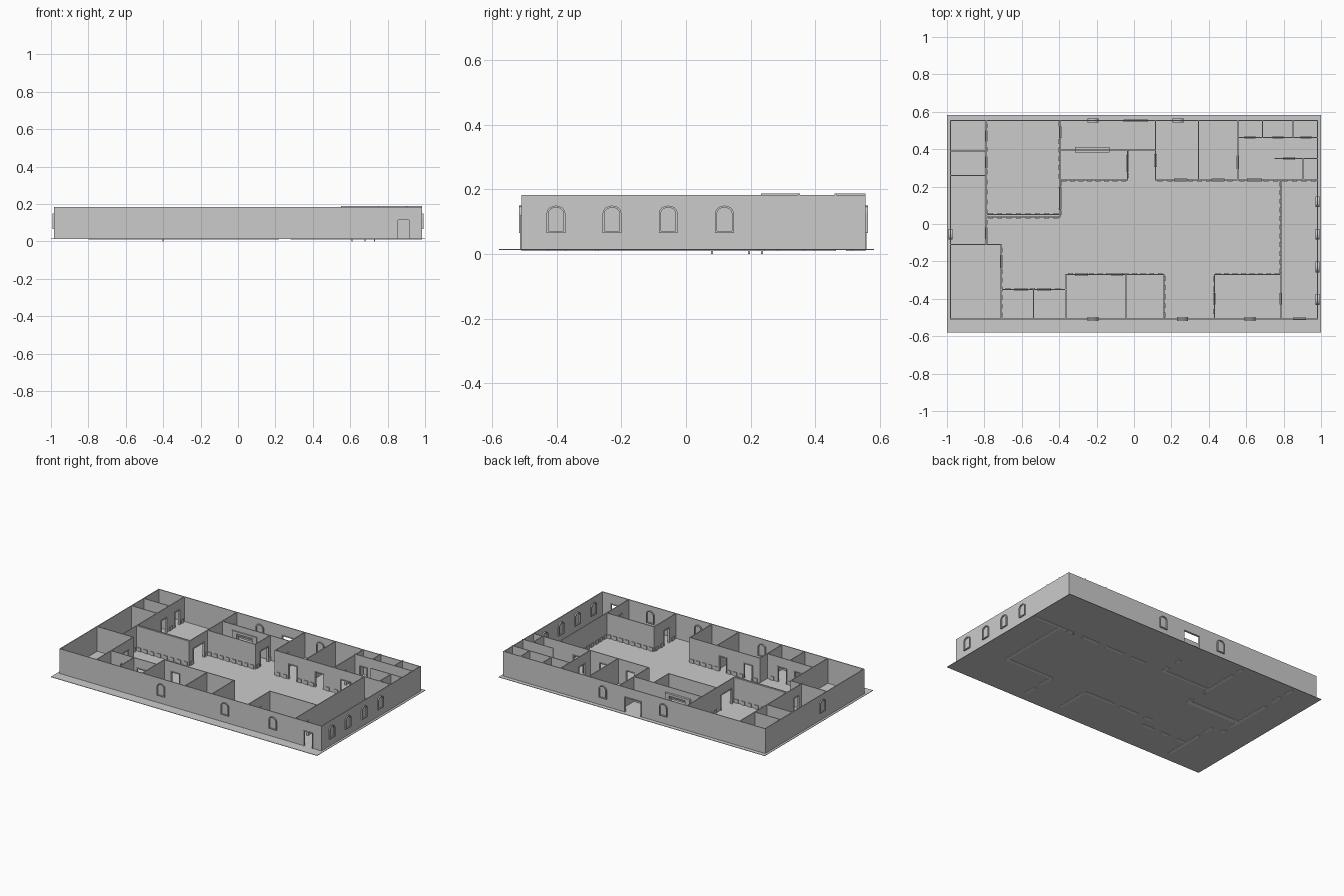
import bpy
import math
from mathutils import Matrix

cube = bpy.data.objects.get("Cube")
if cube:
    bpy.data.objects.remove(cube)

FLOOR, TOP, THICK = 0.015, 0.183, 0.006
DOOR = 0.115


def material(name, value):
    m = bpy.data.materials.new(name)
    m.use_nodes = True
    col = (value, value, value, 1)
    m.diffuse_color = col
    m.node_tree.nodes["Principled BSDF"].inputs["Base Color"].default_value = col
    return m


GREY = material("plaster grey", 0.6)
PALE = material("pale footing", 0.9)


def build(name, verts, faces, mat=GREY):
    me = bpy.data.meshes.new(name)
    me.from_pydata(verts, [], faces)
    me.materials.append(mat)
    ob = bpy.data.objects.new(name, me)
    bpy.context.scene.collection.objects.link(ob)
    return ob


def boxes(name, spans, mat=GREY):
    # One mesh from any number of axis-aligned boxes
    verts, faces = [], []
    quads = ((0, 1, 3, 2), (4, 6, 7, 5), (0, 4, 5, 1),
             (2, 3, 7, 6), (0, 2, 6, 4), (1, 5, 7, 3))
    for xs, ys, zs in spans:
        n = len(verts)
        verts += [(x, y, z) for x in xs for y in ys for z in zs]
        faces += [tuple(n + i for i in q) for q in quads]
    return build(name, verts, faces, mat)


def wall(name, axis, pos, a, b, doors=(), side=0, top=TOP):
    """Wall along an axis; doors are (centre, width); side adds base stones."""
    def span(s, depth, z):
        return (s, depth, z) if axis == "x" else (depth, s, z)

    depth = (pos - THICK / 2, pos + THICK / 2)
    parts, trims, cursor, runs = [], [], a - THICK / 2, []
    for c, w in sorted(doors):
        lo, hi = c - w / 2, c + w / 2
        runs.append((cursor, lo))
        parts.append(span((lo, hi), depth, (DOOR, top)))
        # Door casing
        wide = (pos - 0.007, pos + 0.007)
        for s in ((lo - 0.005, lo), (hi, hi + 0.005)):
            trims.append(span(s, wide, (FLOOR, DOOR)))
        trims.append(span((lo - 0.005, hi + 0.005), wide, (DOOR, DOOR + 0.005)))
        cursor = hi
    runs.append((cursor, b + THICK / 2))
    parts += [span(r, depth, (FLOOR, top)) for r in runs]
    boxes(name, parts)
    if trims:
        boxes(name + "_door_casing", trims)
    if side:
        # Row of base stones and the footing under the floor
        stones = []
        face = sorted((pos, pos + side * 0.008))
        for lo, hi in runs:
            n = max(1, int((hi - lo) / 0.045))
            step = (hi - lo) / n
            for i in range(n):
                m = lo + step * (i + 0.5)
                stones.append(span((m - 0.013, m + 0.013), face, (FLOOR, 0.04)))
        boxes(name + "_base_stones", stones)
        under = (pos - 0.01, pos + 0.01)
        boxes(name + "_footing", [span(r, under, (0.009, 0.012)) for r in runs], PALE)


def arch(w, z0, z1):
    # Segmental arch outline in the local x-z plane
    pts = [(-w / 2, z0), (w / 2, z0)]
    rise = w * 0.4
    for i in range(9):
        t = math.pi * i / 8
        pts.append((w / 2 * math.cos(t), z1 - rise + rise * math.sin(t)))
    return pts


def window(name, x, y, turn):
    outer, inner = arch(0.058, 0.065, 0.15), arch(0.046, 0.071, 0.144)
    n = len(outer)
    verts = [(p[0], d, p[1]) for d in (-0.011, 0.011) for ring in (outer, inner) for p in ring]
    faces = []
    for i in range(n):
        j = (i + 1) % n
        for p, q in ((0, 1), (1, 3), (3, 2), (2, 0)):
            faces.append((p * n + i, p * n + j, q * n + j, q * n + i))
    ob = build(name, verts, faces)
    ob.matrix_world = Matrix.Translation((x, y, 0)) @ Matrix.Rotation(turn, 4, "Z")


# Ground slab
boxes("floor", [((-1, 1), (-0.58, 0.583), (0.012, FLOOR))])

# Outer walls
L, R, F, B = -0.982, 0.982, -0.507, 0.553
wall("front_wall", "x", F, L, R, [(0.885, 0.06)])
wall("back_wall", "x", B, L, R, [(0.01, 0.12)])
wall("left_wall", "y", L, F, B)
wall("right_wall", "y", R, F, B)

# Main courtyard walls, going round
wall("court_left", "y", -0.79, -0.11, 0.04, [(-0.05, 0.05)], 1)
wall("court_north_west", "x", 0.038, -0.79, -0.395, (), -1)
wall("court_step_west", "y", -0.395, 0.04, 0.235, [(0.138, 0.11)], 1)
wall("court_north_middle", "x", 0.235, -0.395, -0.035, (), -1)
wall("passage_west", "y", -0.035, 0.235, 0.395, [(0.325, 0.08)], 1)
wall("passage_end", "x", 0.395, -0.395, 0.115, [(-0.22, 0.12)])
wall("passage_east", "y", 0.115, 0.235, B, [(0.34, 0.06)])
wall("court_north_east", "x", 0.235, 0.115, R,
     [(0.25, 0.06), (0.45, 0.06), (0.645, 0.07)], -1)
wall("court_right", "y", 0.785, -0.27, 0.235, (), -1)
wall("right_hall_front", "y", 0.785, F, -0.27, [(-0.4, 0.05)])
wall("court_south_east", "x", -0.27, 0.43, 0.785, (), 1)
wall("recess_right", "y", 0.43, F, -0.27, [(-0.4, 0.05)], -1)
wall("recess_left", "y", 0.16, F, -0.27, (), 1)
wall("court_south", "x", -0.27, -0.365, 0.16, [(-0.28, 0.06), (-0.09, 0.05)], 1)
wall("court_south_step", "y", -0.365, F, -0.27)
wall("court_south_west", "x", -0.35, -0.71, -0.365, [(-0.605, 0.06), (-0.48, 0.06)], 1)
wall("court_south_left", "y", -0.71, F, -0.11, [(-0.2, 0.06)], 1)
wall("court_corner", "x", -0.11, L, -0.71)

# Small yard in the back left corner
wall("yard_left", "y", -0.79, 0.04, B, [(0.33, 0.05), (0.47, 0.05)], 1)
wall("yard_front", "x", 0.05, -0.79, -0.395, (), 1)
wall("yard_right", "y", -0.395, 0.235, B, [(0.49, 0.05)], -1)

# Room partitions
wall("front_partition_west", "y", -0.537, F, -0.35)
wall("front_partition_east", "y", -0.043, F, -0.27)
wall("left_partition_front", "x", 0.26, L, -0.79)
wall("left_partition_back", "x", 0.39, L, -0.79)
wall("back_partition_west", "y", 0.345, 0.235, B)
wall("back_partition_east", "y", 0.555, 0.235, B, [(0.33, 0.06)])
HIGH = 0.188
wall("store_front", "x", 0.463, 0.555, R, [(0.62, 0.05), (0.77, 0.05), (0.92, 0.05)], 0, HIGH)
wall("store_partition_west", "y", 0.687, 0.463, B, (), 0, HIGH)
wall("store_partition_east", "y", 0.85, 0.463, B, (), 0, HIGH)
wall("washroom_back", "x", 0.35, 0.755, R, [(0.83, 0.05)], 0, HIGH)
wall("washroom_partition", "y", 0.905, 0.235, 0.35, (), 0, HIGH)

# Wide portal in the back corridor
boxes("corridor_portal", [
    ((-0.315, -0.28), (0.383, 0.413), (FLOOR, 0.13)),
    ((-0.16, -0.13), (0.383, 0.413), (FLOOR, 0.13)),
    ((-0.315, -0.13), (0.383, 0.413), (0.13, 0.145))])

# Door posts that reach below the floor
boxes("sunk_door_posts",
      [((-0.403, -0.397), (y - 0.003, y + 0.003), (0, 0.05)) for y in (0.08, 0.195)]
      + [((x - 0.003, x + 0.003), (0.232, 0.238), (0, 0.05)) for x in (0.61, 0.68, 0.73)])

# Arched window frames
for i, x in enumerate((-0.22, 0.26, 0.62)):
    window(f"front_window_{i + 1}", x, F, 0)
for i, x in enumerate((-0.22, 0.235)):
    window(f"back_window_{i + 1}", x, B, 0)
for i in range(4):
    window(f"right_window_{i + 1}", R, -0.403 + 0.174 * i, math.pi / 2)
window("left_window", L, -0.055, math.pi / 2)
